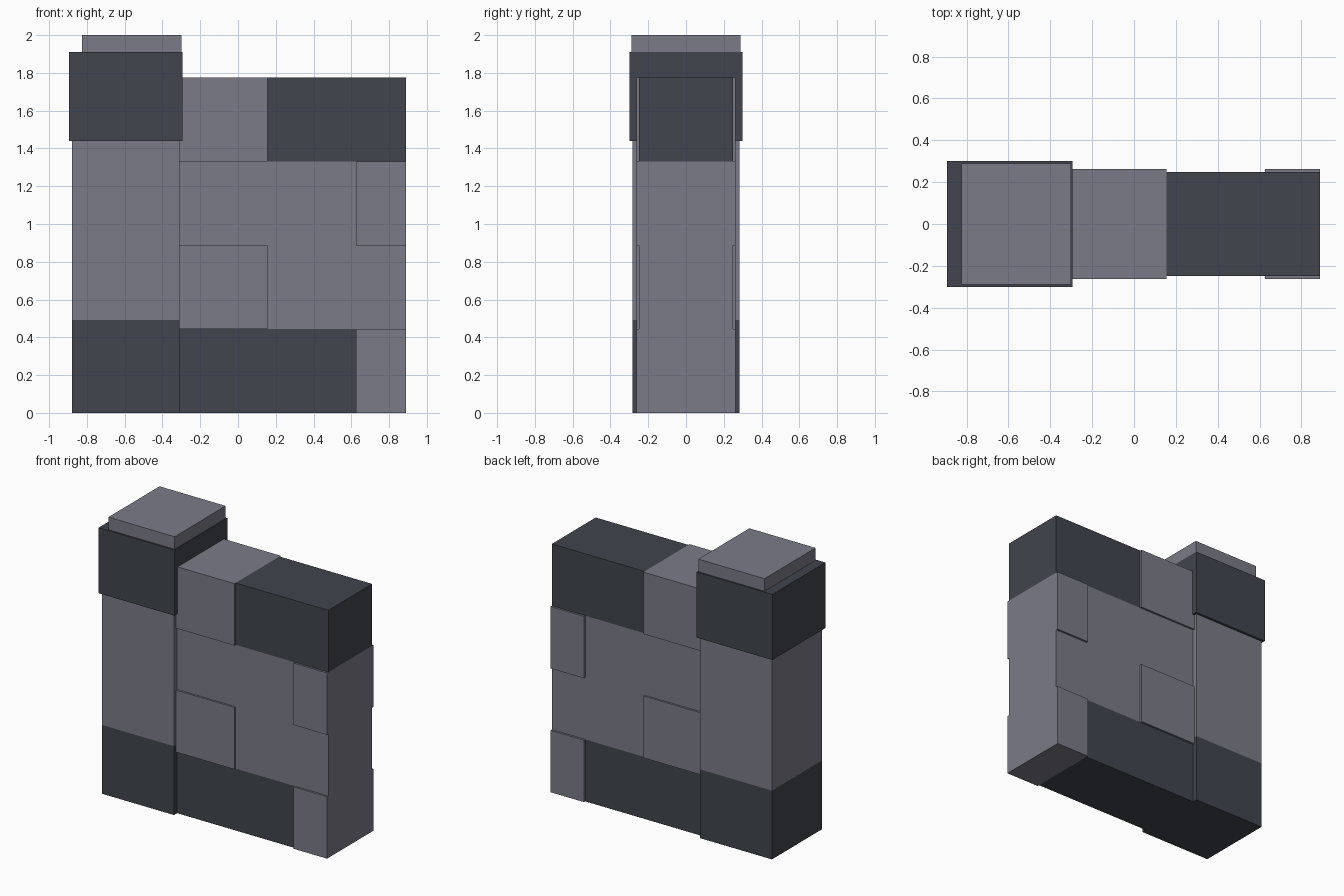
import bpy
import bmesh
from mathutils import Matrix, Vector

if "Cube" in bpy.data.objects:
    bpy.data.objects.remove(bpy.data.objects["Cube"])


def material(name, rgb):
    m = bpy.data.materials.new(name)
    m.diffuse_color = (*rgb, 1.0)
    m.use_nodes = True
    m.node_tree.nodes["Principled BSDF"].inputs["Base Color"].default_value = m.diffuse_color
    return m


LIGHT = material("light stone", (0.195, 0.198, 0.242))
DARK = material("dark stone", (0.052, 0.060, 0.075))


def block(name, x0, x1, half_depth, z0, z1, mat):
    """Box centred on y = 0, spanning x0..x1 and z0..z1."""
    bm = bmesh.new()
    centre = Vector(((x0 + x1) / 2, 0, (z0 + z1) / 2))
    size = Matrix.Diagonal((x1 - x0, 2 * half_depth, z1 - z0, 1))
    bmesh.ops.create_cube(bm, size=1, matrix=Matrix.Translation(centre) @ size)
    mesh = bpy.data.meshes.new(name)
    bm.to_mesh(mesh)
    bm.free()
    mesh.materials.append(mat)
    obj = bpy.data.objects.new(name, mesh)
    bpy.context.collection.objects.link(obj)


# End pillar: dark foot, light shaft, dark cap and offset top slab
block("pillar_foot", -0.88, -0.31, 0.283, 0.0, 0.493, DARK)
block("pillar_shaft", -0.88, -0.31, 0.283, 0.493, 1.44, LIGHT)
block("pillar_cap", -0.895, -0.295, 0.30, 1.44, 1.91, DARK)
block("pillar_top_slab", -0.825, -0.30, 0.289, 1.91, 2.0, LIGHT)

# Wall: four courses, each split into a recessed and a proud block
LEFT, RIGHT, COURSE = -0.31, 0.89, 0.4437
PROUD, RECESSED = 0.262, 0.248
courses = [  # split x, (left depth, colour), (right depth, colour)
    (0.625, (RECESSED, DARK), (PROUD, LIGHT)),
    (0.155, (PROUD, LIGHT), (RECESSED, LIGHT)),
    (0.625, (RECESSED, LIGHT), (PROUD, LIGHT)),
    (0.155, (PROUD, LIGHT), (RECESSED, DARK)),
]
for i, (split, left, right) in enumerate(courses):
    z0, z1 = i * COURSE, (i + 1) * COURSE
    block(f"wall_block_left_{i + 1}", LEFT, split, left[0], z0, z1, left[1])
    block(f"wall_block_right_{i + 1}", split, RIGHT, right[0], z0, z1, right[1])
